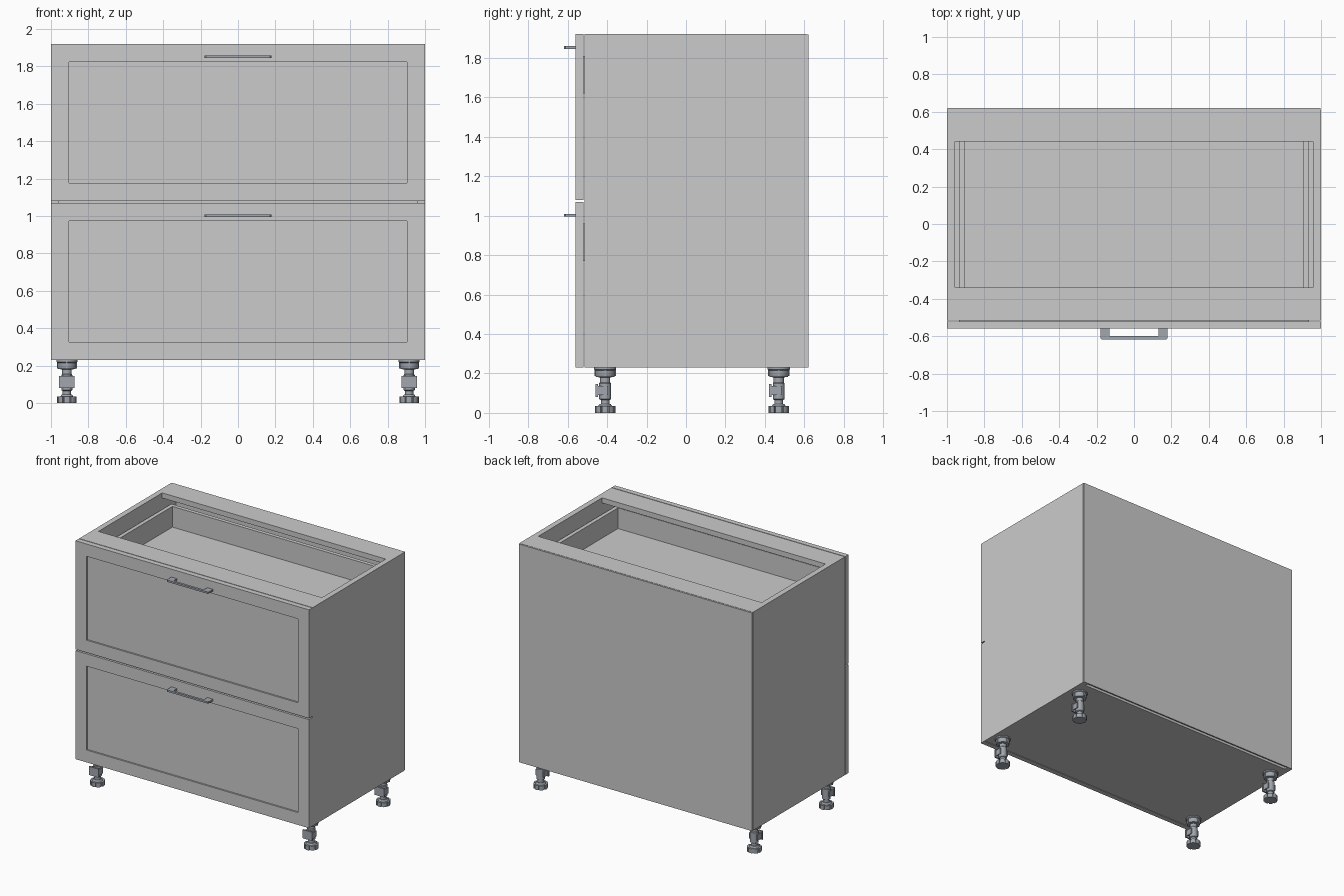
import bpy, bmesh, math

if "Cube" in bpy.data.objects:
    bpy.data.objects.remove(bpy.data.objects["Cube"])

metal = bpy.data.materials.new("steel_grey")
metal.diffuse_color = (0.36, 0.39, 0.43, 1)
metal.use_nodes = True
metal.node_tree.nodes["Principled BSDF"].inputs["Base Color"].default_value = metal.diffuse_color


def finish(name, bm, mat=None, smooth=False):
    bmesh.ops.recalc_face_normals(bm, faces=bm.faces)
    me = bpy.data.meshes.new(name)
    bm.to_mesh(me)
    bm.free()
    ob = bpy.data.objects.new(name, me)
    bpy.context.collection.objects.link(ob)
    if mat:
        me.materials.append(mat)
    if smooth:
        bpy.ops.object.select_all(action='DESELECT')
        ob.select_set(True)
        bpy.context.view_layer.objects.active = ob
        bpy.ops.object.shade_smooth_by_angle(angle=math.radians(35))
    return ob


def add_box(bm, x0, x1, y0, y1, z0, z1):
    verts = bmesh.ops.create_cube(bm, size=1)["verts"]
    for v in verts:
        v.co = ((x0 + x1) / 2 + v.co.x * (x1 - x0),
                (y0 + y1) / 2 + v.co.y * (y1 - y0),
                (z0 + z1) / 2 + v.co.z * (z1 - z0))
    return verts


def box(name, *dims, mat=None):
    bm = bmesh.new()
    add_box(bm, *dims)
    return finish(name, bm, mat)


def add_prism(bm, pts, z0, z1):
    face = bm.faces.new([bm.verts.new((x, y, z0)) for x, y in pts])
    ext = bmesh.ops.extrude_face_region(bm, geom=[face])["geom"]
    for v in ext:
        if isinstance(v, bmesh.types.BMVert):
            v.co.z = z1


def add_lathe(bm, profile, n=32):
    rings = [[bm.verts.new((r * math.cos(2 * math.pi * i / n),
                            r * math.sin(2 * math.pi * i / n), z)) for i in range(n)]
             for r, z in profile]
    for a, b in zip(rings, rings[1:]):
        for i in range(n):
            j = (i + 1) % n
            bm.faces.new((a[i], a[j], b[j], b[i]))
    bm.faces.new(rings[0])
    bm.faces.new(rings[-1])


# Carcass: sides, bottom, thin back, two top rails
for s, side in ((-1, "left"), (1, "right")):
    box(side + "_side", *sorted((s * 0.957, s * 1.0)), -0.515, 0.61, 0.23, 1.92)
box("bottom_panel", -0.957, 0.957, -0.515, 0.585, 0.23, 0.27)
box("back_panel", -0.998, 0.998, 0.61, 0.62, 0.23, 1.918)
box("front_top_rail", -0.957, 0.957, -0.515, -0.34, 1.88, 1.92)
box("back_top_rail", -0.957, 0.957, 0.44, 0.61, 1.88, 1.92)

for z, level in ((0.23, "lower"), (1.08, "upper")):
    # Shaker front with a shallow recessed field
    bm = bmesh.new()
    add_box(bm, -1, 1, -0.56, -0.52, z, z + 0.84)
    bmesh.ops.recalc_face_normals(bm, faces=bm.faces)
    front = [f for f in bm.faces if f.normal.y < -0.9]
    bmesh.ops.inset_region(bm, faces=front, thickness=0.135)
    bmesh.ops.inset_region(bm, faces=front, thickness=0.0005, depth=-0.012)
    finish(level + "_drawer_front", bm)

    # Open drawer tray and its runners
    bm = bmesh.new()
    floor, top = z + 0.57, z + 0.73
    for s in (-1, 1):
        add_box(bm, *sorted((s * 0.905, s * 0.935)), -0.52, 0.52, floor - 0.03, top)
    add_box(bm, -0.905, 0.905, -0.52, -0.46, floor - 0.03, top)
    add_box(bm, -0.905, 0.905, 0.49, 0.52, floor - 0.03, top)
    add_box(bm, -0.905, 0.905, -0.46, 0.49, floor - 0.02, floor)
    finish(level + "_drawer_tray", bm)
    for s, side in ((-1, "left"), (1, "right")):
        box(f"{level}_{side}_runner", *sorted((s * 0.935, s * 0.957)),
            -0.5, 0.5, floor - 0.02, floor + 0.03)

    # Flat U-shaped bar handle
    bm = bmesh.new()
    half = [(0.13, -0.6), (0.13, -0.56), (0.178, -0.56), (0.178, -0.612), (0.172, -0.618)]
    add_prism(bm, half + [(-x, y) for x, y in reversed(half)], z + 0.765, z + 0.779)
    finish(level + "_handle", bm, metal)


def leg(name, cx, cy):
    bm = bmesh.new()
    # Stem with a stepped collar, and the cup below the cabinet floor
    add_lathe(bm, [(0.022, 0.03), (0.022, 0.065), (0.03, 0.07), (0.03, 0.15),
                   (0.026, 0.155), (0.026, 0.185)])
    add_lathe(bm, [(0.026, 0.18), (0.046, 0.182), (0.05, 0.19), (0.05, 0.215),
                   (0.056, 0.22), (0.056, 0.23)])
    # Notched foot
    pts = []
    for i in range(8):
        for da, r in ((-18, 0.051), (-6, 0.052), (6, 0.052), (18, 0.051), (19, 0.043), (26, 0.043)):
            a = math.radians(i * 45 + da)
            pts.append((r * math.cos(a), r * math.sin(a)))
    add_prism(bm, pts, 0.0, 0.034)
    add_lathe(bm, [(0.036, 0.034), (0.028, 0.045)])
    # Plinth clip: front plate with two arms gripping the stem
    add_box(bm, -0.041, 0.041, -0.048, -0.036, 0.08, 0.146)
    for s in (-1, 1):
        add_box(bm, *sorted((s * 0.028, s * 0.036)), -0.036, 0.014, 0.09, 0.136)
    # Ribs on the cup
    for s in (-1, 1):
        add_box(bm, -0.004, 0.004, *sorted((s * 0.045, s * 0.054)), 0.186, 0.22)
        add_box(bm, *sorted((s * 0.045, s * 0.054)), -0.004, 0.004, 0.186, 0.22)
    ob = finish(name, bm, metal, smooth=True)
    ob.location = (cx, cy, 0)


for x, side in ((-0.915, "left"), (0.915, "right")):
    for y, end in ((-0.41, "front"), (0.47, "back")):
        leg(f"{end}_{side}_leg", x, y)
